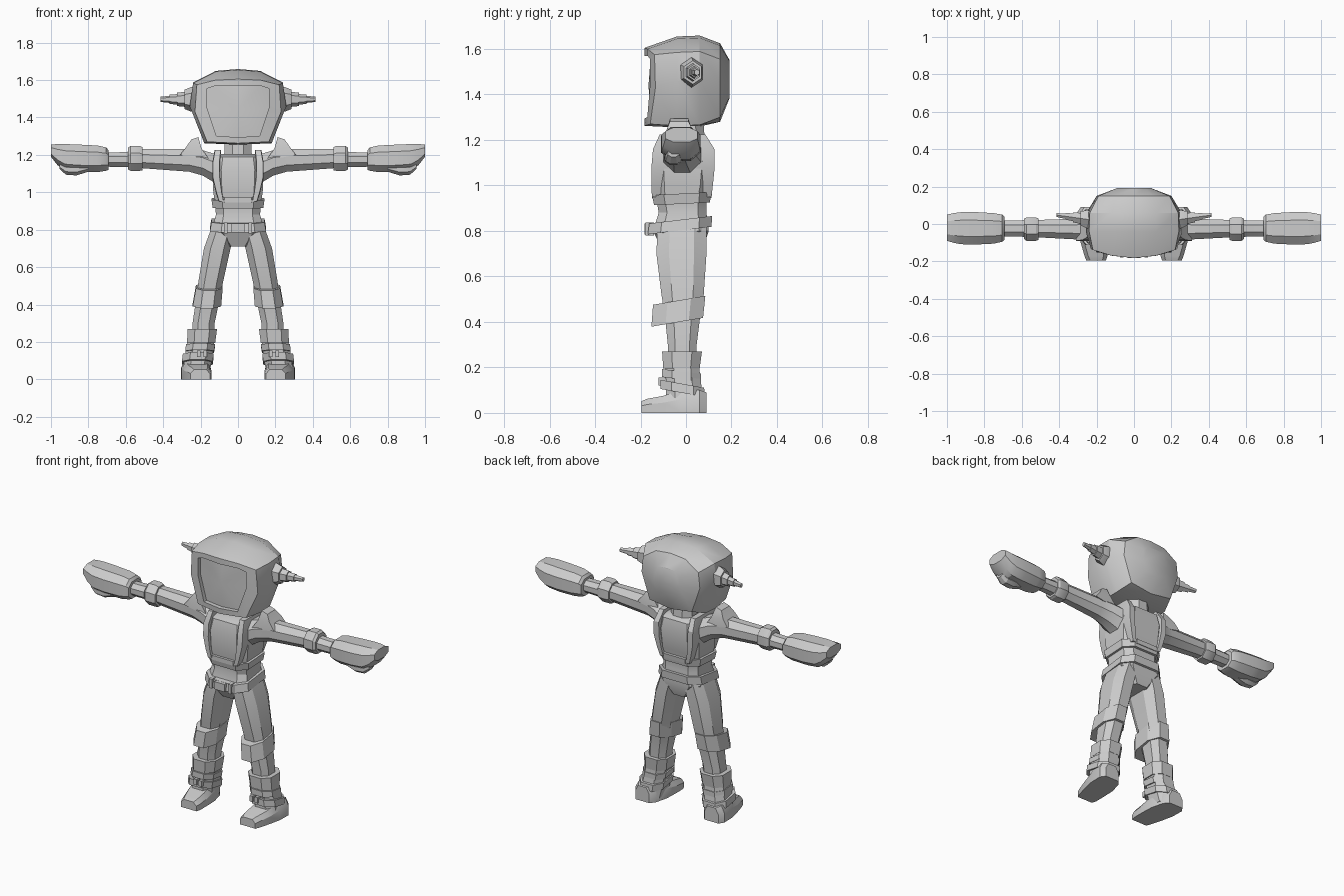
import bpy, bmesh, math


def loft(name, rings, mirror=False):
    """Skin a list of equal-length point rings, cap both ends, optionally mirror in x."""
    bm = bmesh.new()
    vs = [[bm.verts.new(p) for p in r] for r in rings]
    n = len(vs[0])
    for a, b in zip(vs, vs[1:]):
        for i in range(n):
            bm.faces.new((a[i], a[(i + 1) % n], b[(i + 1) % n], b[i]))
    bm.faces.new(vs[0][::-1])
    bm.faces.new(vs[-1])
    bmesh.ops.remove_doubles(bm, verts=bm.verts, dist=1e-4)
    bmesh.ops.recalc_face_normals(bm, faces=bm.faces)
    me = bpy.data.meshes.new(name)
    bm.to_mesh(me)
    bm.free()
    ob = bpy.data.objects.new(name, me)
    bpy.context.collection.objects.link(ob)
    if mirror:
        m = ob.modifiers.new("mirror", "MIRROR")
        m.use_clip = False
        m.use_mirror_merge = False
    bpy.ops.object.select_all(action="DESELECT")
    ob.select_set(True)
    bpy.context.view_layer.objects.active = ob
    bpy.ops.object.shade_smooth_by_angle(angle=math.radians(28))
    return ob


def octagon(a0, a1, b0, b1, t=0.414):
    """Eight-sided section filling a bounding rectangle; t sets the flat length."""
    ca, cb, ra, rb = (a0 + a1) / 2, (b0 + b1) / 2, (a1 - a0) / 2, (b1 - b0) / 2
    unit = [(1, -t), (1, t), (t, 1), (-t, 1), (-1, t), (-1, -t), (-t, -1), (t, -1)]
    return [(ca + ra * u, cb + rb * v) for u, v in unit]


def upright(name, secs, t=0.414, tilt=0.0, mirror=False):
    """Sections (z, x0, x1, y0, y1), stacked along z and tilted front to back."""
    return loft(name, [[(x, y, s[0] + tilt * y) for x, y in octagon(*s[1:], t)]
                       for s in secs], mirror)


def sideways(name, secs, t=0.414):
    """Mirrored sections (x, y0, y1, z0, z1) stacked along x."""
    return loft(name, [[(s[0], y, z) for y, z in octagon(*s[1:], t)] for s in secs], True)


def box(name, x0, x1, y0, y1, z0, z1, mirror=False):
    return loft(name, [[(x0, y0, z), (x1, y0, z), (x1, y1, z), (x0, y1, z)]
                       for z in (z0, z1)], mirror)


# Helmet: half outlines in (x, z), placed along y, with the front bowed by k
def outline(y, k, half):
    full = half + [(-x, z) for x, z in half[-2:0:-1]]
    return [(x, y + k * x * x, z) for x, z in full]


visor = [(0, 1.57), (.12, 1.57), (.165, 1.555), (.165, 1.45), (.115, 1.30), (0, 1.295)]
rim = [(0, 1.605), (.12, 1.60), (.22, 1.575), (.23, 1.43), (.165, 1.27), (0, 1.262)]
mid = [(0, 1.655), (.12, 1.645), (.24, 1.585), (.258, 1.46), (.18, 1.262), (0, 1.255)]
rear = [(0, 1.625), (.10, 1.615), (.19, 1.555), (.20, 1.46), (.145, 1.30), (0, 1.28)]
back = [(0, 1.55), (.06, 1.545), (.09, 1.52), (.09, 1.45), (.07, 1.39), (0, 1.385)]
loft("helmet", [
    [(0, -.165, 1.44)] * 10,
    outline(-.155, .8, visor),
    outline(-.182, .9, visor),
    outline(-.182, .9, rim),
    outline(-.04, 0, mid),
    outline(.06, 0, [(x * .985, z + .004) for x, z in mid]),
    outline(.15, 0, rear),
    outline(.192, 0, back)])

# Stepped hexagonal antennae on the helmet
ear = [(.23, .066), (.25, .066), (.285, .052), (.285, .04), (.325, .036),
       (.325, .028), (.365, .025), (.365, .019), (.415, .014)]
loft("antenna", [[(x, .025 + (x - .25) * .14 + .85 * r * math.sin(a), 1.497 + r * math.cos(a))
                  for a in [i * math.pi / 3 for i in range(6)]] for x, r in ear], True)

# Neck and torso
upright("neck", [(1.17, -.075, .075, -.05, .085), (1.30, -.07, .07, -.04, .075)])
torso = [(.71, .055, -.10, .07), (.80, .14, -.145, .10), (.88, .118, -.12, .09),
         (.94, .123, -.13, .09), (1.0, .132, -.138, .105), (1.12, .138, -.142, .118),
         (1.19, .125, -.125, .105), (1.205, .09, -.09, .085)]
upright("torso", [(z, -r, r, a, b) for z, r, a, b in torso], .65)

# Raised vest borders, front and back
upright("vest_strap", [(.95, .075, .102, -.15, .112), (1.0, .085, .118, -.152, .118),
                       (1.08, .095, .137, -.152, .126), (1.16, .097, .137, -.145, .125),
                       (1.225, .09, .125, -.115, .085)], .85, mirror=True)
upright("vest_hem", [(.945, -.085, .085, -.15, .112), (.972, -.085, .085, -.15, .115)], .85)

# Waist bands and buckle
upright("waist_band", [(.92, -.135, .135, -.14, .105), (.965, -.142, .142, -.15, .112)], .6, .05)
upright("belt", [(.805, -.15, .15, -.168, .112), (.852, -.142, .142, -.162, .115)], .6, .12)
box("buckle", -.035, .035, -.183, -.14, .785, .832)
box("belt_loop", .055, .075, -.178, -.14, .78, .838, True)

# Legs
upright("leg", [(.20, .13, .245, -.075, .045), (.30, .125, .243, -.08, .047),
                (.42, .10, .225, -.092, .062), (.52, .08, .212, -.108, .078),
                (.70, .04, .182, -.13, .09), (.83, .01, .135, -.125, .09)], .5, mirror=True)
upright("knee_band", [(.405, .09, .242, -.152, .075), (.50, .082, .225, -.145, .085)],
        .45, .17, True)

# Boots: shaft, folded cuff, two slanted straps and foot
upright("boot_shaft", [(.02, .155, .295, -.09, .085), (.10, .14, .288, -.088, .07),
                       (.20, .128, .27, -.09, .058), (.27, .118, .262, -.095, .06)],
        .5, mirror=True)
upright("boot_cuff", [(.195, .122, .272, -.10, .06), (.27, .112, .27, -.105, .07)],
        .5, mirror=True)
upright("boot_strap_upper", [(.145, .128, .282, -.105, .065), (.18, .122, .278, -.105, .065)],
        .5, -.12, True)
upright("boot_strap_lower", [(.085, .135, .30, -.112, .082), (.125, .13, .295, -.112, .08)],
        .5, -.18, True)
for i, x in enumerate((.165, .2)):
    box("strap_clip", x, x + .02, -.122, -.09, .12, .155, True)
foot = [(.09, .19, .285, .09), (.06, .165, .305, .10), (-.02, .145, .303, .10),
        (-.10, .142, .285, .075), (-.17, .142, .265, .062), (-.195, .15, .255, .052)]
loft("foot", [[(a, y, 0), (b, y, 0), (b, y, h * .6), (b - .02, y, h),
               (a + .02, y, h), (a, y, h * .6)] for y, a, b, h in foot], True)

# Arms with elbow bands and shoulder pads
sideways("arm", [(.08, -.10, .08, 1.02, 1.19), (.14, -.10, .065, 1.06, 1.21),
                 (.19, -.095, .045, 1.09, 1.225), (.26, -.085, .03, 1.11, 1.23),
                 (.50, -.072, .022, 1.128, 1.232), (.60, -.068, .02, 1.135, 1.215),
                 (.71, -.066, .018, 1.137, 1.212)])
sideways("elbow_band", [(.51, -.085, .03, 1.118, 1.24), (.525, -.09, .035, 1.115, 1.248),
                        (.575, -.09, .035, 1.115, 1.248), (.588, -.08, .028, 1.122, 1.238)])
loft("shoulder_pad", [[(x, y0, z), (x, y1, z), (x2, y1, z2), (x2, y0, z2)]
                      for x, z, x2, z2, y0, y1 in ((.15, 1.17, .31, 1.20, -.09, .035),
                                                   (.195, 1.235, .275, 1.245, -.085, .03),
                                                   (.212, 1.295, .25, 1.282, -.07, .01))][::1], True)

# Gloves with thumbs
sideways("glove", [(.692, -.085, .04, 1.12, 1.225), (.705, -.095, .05, 1.115, 1.24),
                   (.75, -.105, .058, 1.108, 1.25), (.85, -.11, .064, 1.108, 1.255),
                   (.925, -.108, .063, 1.115, 1.258), (.965, -.10, .058, 1.145, 1.258),
                   (1.0, -.09, .05, 1.19, 1.255)], .5)
sideways("thumb", [(.80, -.09, -.02, 1.11, 1.16), (.865, -.095, -.015, 1.09, 1.15),
                   (.92, -.09, -.02, 1.094, 1.15), (.955, -.08, -.03, 1.125, 1.16)])
